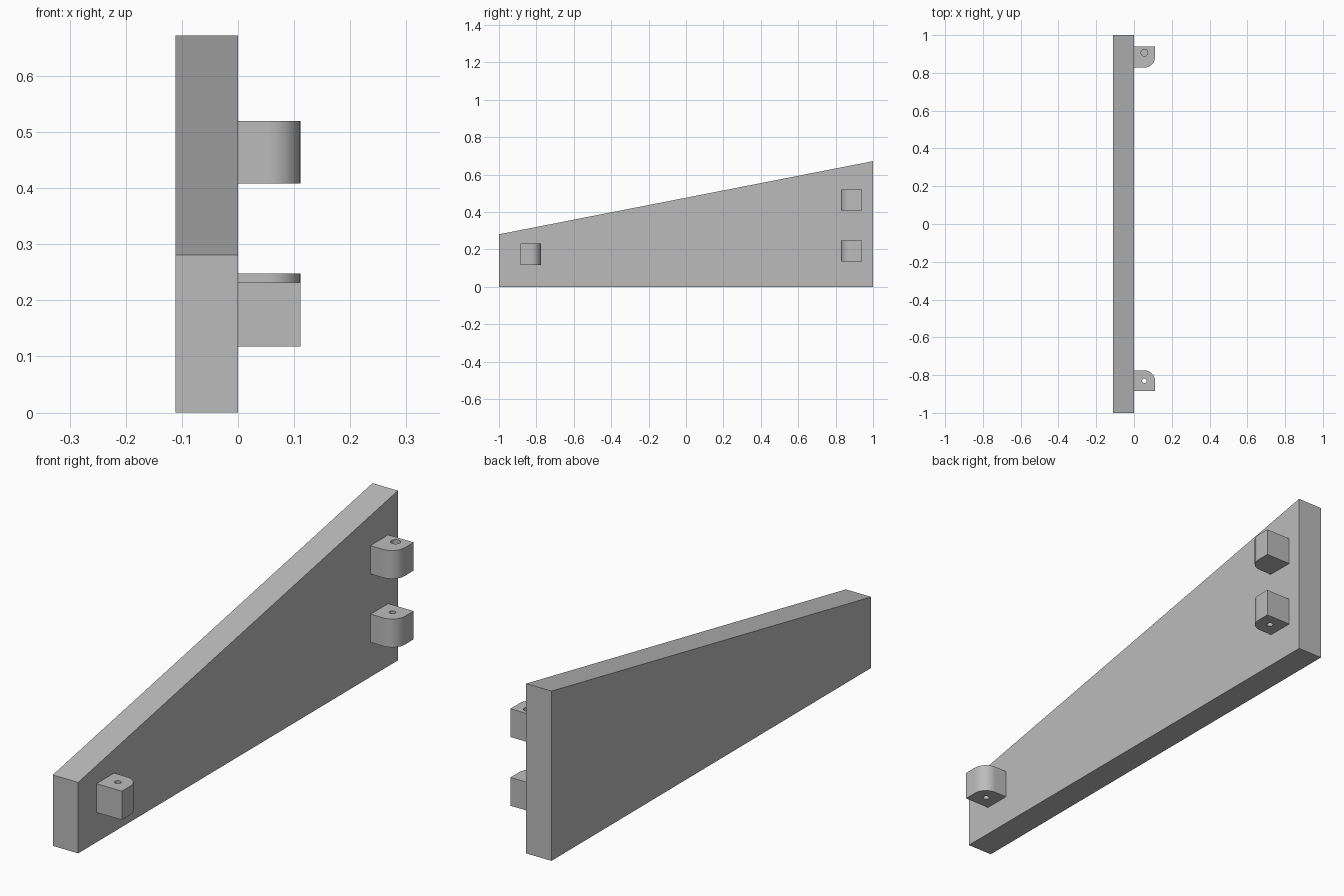
import bpy, bmesh, math

cube = bpy.data.objects.get("Cube")
if cube:
    bpy.data.objects.remove(cube, do_unlink=True)

grey = bpy.data.materials.new("plain grey")
grey.use_nodes = True
colour = (0.5, 0.5, 0.5, 1)
grey.diffuse_color = colour
grey.node_tree.nodes["Principled BSDF"].inputs["Base Color"].default_value = colour


def prism(name, points, direction):
    """Extrude a flat outline along a direction."""
    bm = bmesh.new()
    face = bm.faces.new([bm.verts.new(p) for p in points])
    grown = bmesh.ops.extrude_face_region(bm, geom=[face])["geom"]
    moved = [g for g in grown if isinstance(g, bmesh.types.BMVert)]
    bmesh.ops.translate(bm, verts=moved, vec=direction)
    bmesh.ops.recalc_face_normals(bm, faces=bm.faces)
    mesh = bpy.data.meshes.new(name)
    bm.to_mesh(mesh)
    bm.free()
    mesh.materials.append(grey)
    obj = bpy.data.objects.new(name, mesh)
    bpy.context.collection.objects.link(obj)
    return obj


def lug(name, flat_y, round_y, bottom, top, hole_y, hole_r, hole_bottom):
    """Block on the panel with one rounded outer corner and a vertical hole."""
    width, r = 0.111, 0.056
    side = 1 if round_y > flat_y else -1
    outline = [(0, flat_y, bottom), (width, flat_y, bottom)]
    for i in range(17):
        a = math.pi / 2 * i / 16
        outline.append((width - r + r * math.cos(a),
                        round_y - side * r * (1 - math.sin(a)), bottom))
    outline.append((0, round_y, bottom))
    obj = prism(name, outline, (0, 0, top - bottom))

    # Bore the pin hole
    circle = [(0.055 + hole_r * math.cos(math.tau * i / 24),
               hole_y + hole_r * math.sin(math.tau * i / 24), hole_bottom)
              for i in range(24)]
    cutter = prism(name + "_hole_cutter", circle, (0, 0, top + 0.05 - hole_bottom))
    cutter.hide_render = True
    cutter.hide_set(True)
    bore = obj.modifiers.new("pin hole", "BOOLEAN")
    bore.operation = "DIFFERENCE"
    bore.solver = "EXACT"
    bore.object = cutter

    bpy.ops.object.select_all(action="DESELECT")
    obj.select_set(True)
    bpy.context.view_layer.objects.active = obj
    bpy.ops.object.modifier_apply(modifier=bore.name)
    bpy.data.objects.remove(cutter, do_unlink=True)
    bpy.ops.object.shade_smooth_by_angle(angle=math.radians(30))


# Tapered panel
prism("tapered_panel",
      [(-0.111, -1, 0), (-0.111, 1, 0), (-0.111, 1, 0.672), (-0.111, -1, 0.281)],
      (0.111, 0, 0))

# Mounting lugs: the upper one has a blind hole, the others are bored through
lug("upper_back_lug", 0.94, 0.828, 0.408, 0.52, 0.907, 0.018, 0.44)
lug("lower_back_lug", 0.94, 0.83, 0.136, 0.248, 0.888, 0.012, 0.1)
lug("front_lug", -0.885, -0.775, 0.118, 0.232, -0.83, 0.012, 0.08)
